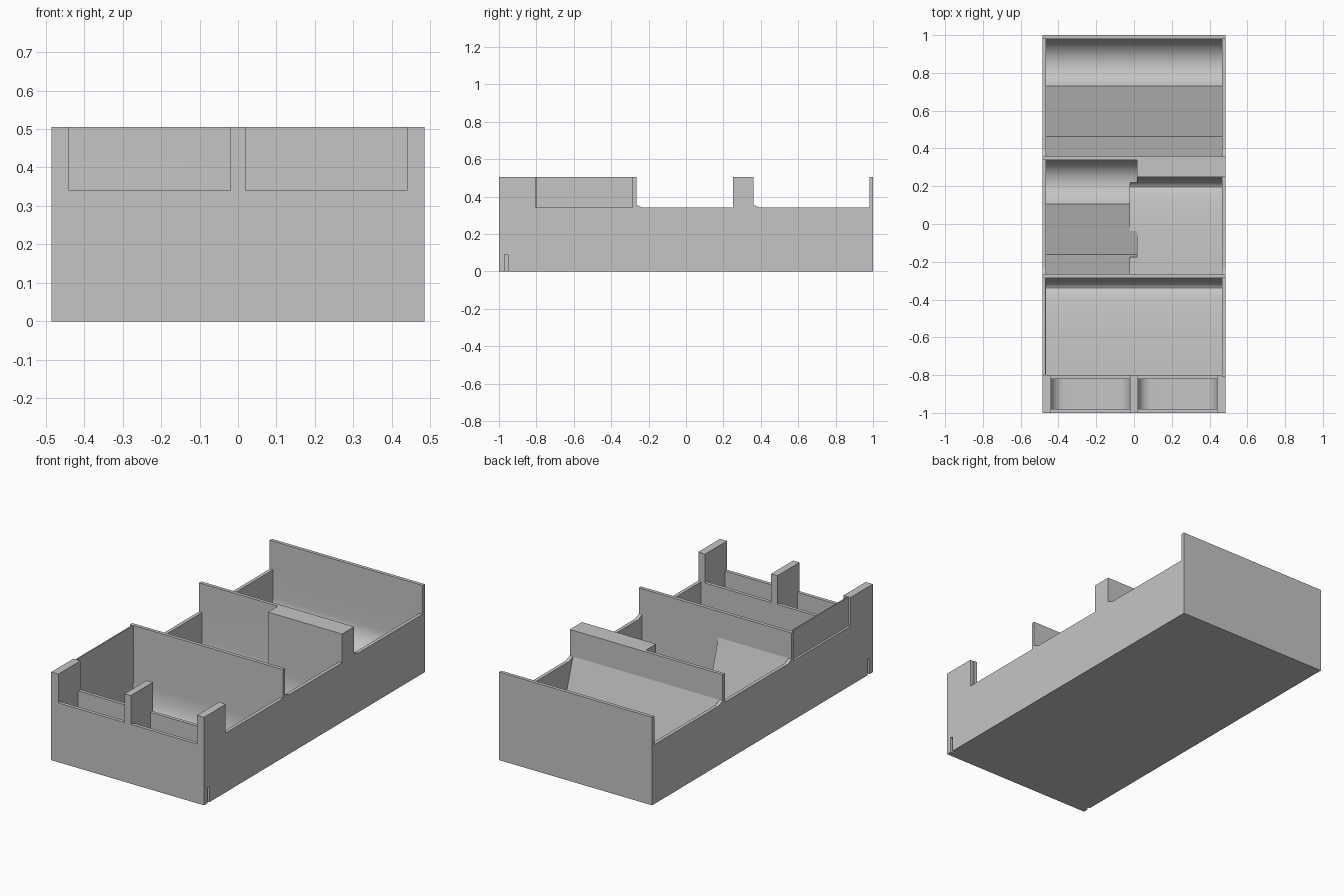
import bpy, bmesh
from math import sin, cos, pi, radians

cube = bpy.data.objects.get("Cube")
if cube:
    bpy.data.objects.remove(cube, do_unlink=True)

grey = bpy.data.materials.new("plain grey")
grey.use_nodes = True
colour = (0.56, 0.56, 0.56, 1)
grey.diffuse_color = colour
grey.node_tree.nodes["Principled BSDF"].inputs["Base Color"].default_value = colour

HALF, INNER = 0.485, 0.465      # outer and inner half width
RIM, TOP, ABOVE = 0.34, 0.505, 0.6
FLOOR = 0.03                    # thinnest part of the base


def prism(name, outline, lo, hi, axis="x"):
    """Extrude an outline (yz for axis x, xz for axis y) from lo to hi."""
    bm = bmesh.new()
    place = (lambda a, z, d: (d, a, z)) if axis == "x" else (lambda a, z, d: (a, d, z))
    ends = [[bm.verts.new(place(a, z, d)) for a, z in outline] for d in (lo, hi)]
    n = len(outline)
    for ring in ends:
        bm.faces.new(ring)
    for i in range(n):
        j = (i + 1) % n
        bm.faces.new((ends[0][i], ends[0][j], ends[1][j], ends[1][i]))
    bmesh.ops.recalc_face_normals(bm, faces=bm.faces)
    mesh = bpy.data.meshes.new(name)
    bm.to_mesh(mesh)
    bm.free()
    mesh.materials.append(grey)
    obj = bpy.data.objects.new(name, mesh)
    bpy.context.collection.objects.link(obj)
    return obj


def box(name, x, y, z):
    return prism(name, [(y[0], z[0]), (y[1], z[0]), (y[1], z[1]), (y[0], z[1])], *x)


def arc(cy, cz, ry, rz, start, end, steps=18):
    angles = [start + (end - start) * i / steps for i in range(steps + 1)]
    return [(cy + ry * cos(t), cz + rz * sin(t)) for t in angles]


def slide(front, back):
    """Hollow whose floor bows gently down to the foot of the back wall."""
    foot = back - 0.06
    bow = arc(front, FLOOR, foot - front, 0.045, pi / 2, 0.15)
    rise = arc(foot, FLOOR + 0.15, 0.06, 0.15, -pi / 2, 0)
    return [(front, ABOVE)] + bow + rise[1:] + [(back, ABOVE)]


def rack(front, back):
    """Hollow with a leaning back rest, a tilted floor and a finger scoop."""
    ridge, top = front + 0.37, FLOOR + 0.084
    tilt = radians(60)
    radius = (back - ridge) / (1 + sin(tilt))
    scoop = arc(back - radius, top + radius * cos(tilt), radius, radius,
                -pi / 2 - tilt, 0)
    return ([(front, ABOVE), (front, 0.355), (front + 0.103, FLOOR)]
            + scoop + [(back, ABOVE)])


def rim(name, x, front, back, lip):
    """Lowers a side wall, leaving a small sloped lip at the front end."""
    outline = [(front, ABOVE), (front, RIM + lip), (front + 0.035, RIM),
               (back, RIM), (back, ABOVE)]
    return prism(name, outline, *x)


body = box("tray_body", (-HALF, HALF), (-1, 1), (0, TOP))
cutters = [
    # Large hollows
    prism("front_hollow", slide(-0.8, -0.285), -INNER, INNER),
    prism("middle_right_hollow", rack(-0.265, 0.34), -INNER, 0.015),
    prism("middle_left_hollow", slide(-0.265, 0.25), -0.02, INNER),
    prism("back_hollow", rack(0.36, 0.98), -INNER, INNER),
]

# Lowered rims of the side walls
left, right = (INNER - 0.001, 0.6), (-0.6, 0.001 - INNER)
cutters += [
    rim("front_left_rim", left, -0.805, -0.285, 0),
    rim("front_right_rim", (-0.6, -0.472), -0.8, -0.285, 0),
    rim("middle_left_rim", left, -0.265, 0.25, 0.015),
    rim("middle_right_rim", right, -0.265, 0.34, 0.015),
    rim("back_left_rim", left, 0.36, 0.98, 0.015),
    rim("back_right_rim", right, 0.36, 0.98, 0.015),
]

# Two small front trays with rounded ends, and the slots in the sides
for side, word in ((-1, "right"), (1, "left")):
    a, b = sorted((side * 0.02, side * 0.44))
    cutters.append(box(word + "_front_notch", (a, b), (-1.1, -0.797), (RIM, ABOVE)))
    r = 0.07
    outline = ([(a, 0.4)] + arc(a + r, FLOOR + r, r, r, pi, 1.5 * pi, 10)
               + arc(b - r, FLOOR + r, r, r, 1.5 * pi, 2 * pi, 10) + [(b, 0.4)])
    cutters.append(prism(word + "_small_tray", outline, -0.98, -0.82, "y"))
    x = sorted((side * 0.465, side * 0.6))
    cutters.append(box(word + "_slot", x, (-0.97, -0.953), (-0.1, 0.09)))

# Carve the body
bpy.ops.object.select_all(action="DESELECT")
bpy.context.view_layer.objects.active = body
body.select_set(True)
for cutter in cutters:
    cutter.hide_render = True
    mod = body.modifiers.new(cutter.name, "BOOLEAN")
    mod.operation, mod.solver, mod.object = "DIFFERENCE", "EXACT", cutter
    bpy.ops.object.modifier_apply(modifier=mod.name)
    bpy.data.objects.remove(cutter, do_unlink=True)

bpy.ops.object.shade_smooth_by_angle(angle=0.3)
